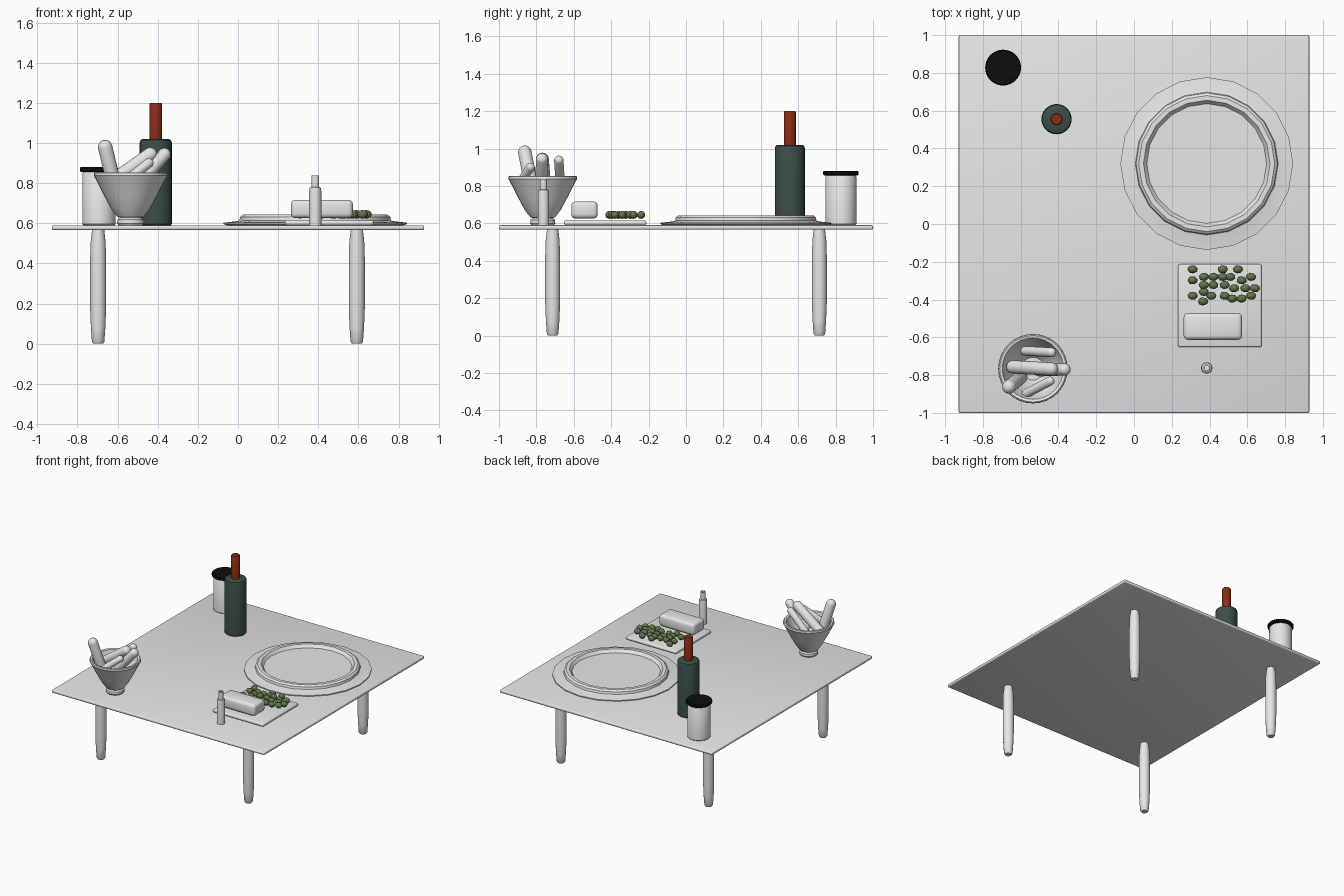
import bpy, bmesh, math
from mathutils import Vector

old = bpy.data.objects.get("Cube")
if old:
    bpy.data.objects.remove(old, do_unlink=True)


def material(name, rgb):
    m = bpy.data.materials.new(name)
    m.use_nodes = True
    m.diffuse_color = (*rgb, 1)
    m.node_tree.nodes["Principled BSDF"].inputs["Base Color"].default_value = (*rgb, 1)
    return m


pale = material("pale_grey", (0.8, 0.8, 0.8))
black = material("black", (0.004, 0.004, 0.004))
green = material("bottle_green", (0.043, 0.078, 0.065))
red = material("rust_red", (0.25, 0.025, 0.007))
olive_green = material("olive_green", (0.12, 0.18, 0.07))


def finish(name, bm, mat, loc, angle=35):
    bmesh.ops.recalc_face_normals(bm, faces=bm.faces)
    mesh = bpy.data.meshes.new(name)
    bm.to_mesh(mesh)
    bm.free()
    mesh.materials.append(mat)
    ob = bpy.data.objects.new(name, mesh)
    ob.location = loc
    bpy.context.collection.objects.link(ob)
    bpy.ops.object.select_all(action='DESELECT')
    ob.select_set(True)
    bpy.context.view_layer.objects.active = ob
    bpy.ops.object.shade_smooth_by_angle(angle=math.radians(angle))
    return ob


def lathe(name, profile, mat, loc, sides=32, angle=35):
    """Turn (radius, height) points around z; both ends close on the axis."""
    bm = bmesh.new()
    pts = [(0, profile[0][1])] + list(profile) + [(0, profile[-1][1])]
    verts = [bm.verts.new((r, 0, z)) for r, z in pts]
    edges = [bm.edges.new(pair) for pair in zip(verts, verts[1:])]
    bmesh.ops.spin(bm, geom=verts + edges, cent=(0, 0, 0), axis=(0, 0, 1),
                   angle=math.tau, steps=sides, use_merge=False)
    bmesh.ops.remove_doubles(bm, verts=bm.verts, dist=1e-5)
    return finish(name, bm, mat, loc, angle)


def box(name, low, high, bevel, mat):
    bm = bmesh.new()
    bmesh.ops.create_cube(bm, size=1)
    low, high = Vector(low), Vector(high)
    bmesh.ops.scale(bm, vec=high - low, verts=bm.verts)
    bmesh.ops.bevel(bm, geom=bm.edges[:], offset=bevel, segments=3,
                    profile=0.5, affect='EDGES')
    return finish(name, bm, mat, (low + high) / 2)


def stick(name, start, end, radius):
    """Round-ended rod between two cap centres."""
    start, end = Vector(start), Vector(end)
    axis = end - start
    arc = [math.radians(a) for a in range(15, 91, 15)]
    profile = [(radius * math.sin(a), -radius * math.cos(a)) for a in arc]
    profile += [(r, axis.length - z) for r, z in reversed(profile)]
    ob = lathe(name, profile, pale, start, 20, 60)
    ob.rotation_euler = axis.to_track_quat('Z', 'Y').to_euler()


TOP = 0.59

# Table
box("table_top", (-0.928, -1, 0.567), (0.928, 1, TOP), 0.008, pale)
leg = [(0.024, 0), (0.031, 0.01), (0.036, 0.08), (0.04, 0.18), (0.04, 0.42),
       (0.037, 0.51), (0.03, 0.57)]
for side, x in (("right", -0.697), ("left", 0.592)):
    for end, y in (("front", -0.713), ("back", 0.713)):
        lathe(f"{end}_{side}_leg", leg, pale, (x, y, 0), 24)

# Jar with lid
jar_spot = (-0.693, 0.828, TOP)
lathe("jar", [(0.077, 0), (0.083, 0.006), (0.083, 0.258), (0.078, 0.266)], pale, jar_spot)
lathe("jar_lid", [(0.088, 0.265), (0.095, 0.271), (0.095, 0.285), (0.09, 0.291)],
      black, jar_spot)

# Bottle
bottle_spot = (-0.41, 0.555, TOP)
lathe("bottle", [(0.075, 0), (0.08, 0.006), (0.08, 0.412), (0.076, 0.424), (0.066, 0.43)],
      green, bottle_spot)
lathe("bottle_neck", [(0.032, 0.42), (0.032, 0.604), (0.028, 0.61)], red, bottle_spot)

# Serving plate
lathe("plate", [(0.44, 0), (0.457, 0.006), (0.457, 0.013), (0.395, 0.02), (0.378, 0.024),
                (0.374, 0.042), (0.36, 0.053), (0.335, 0.053), (0.317, 0.03)],
      pale, (0.385, 0.32, TOP), 20, 25)

# Tray with a block and olives
box("tray", (0.234, -0.652, TOP), (0.676, -0.212, 0.615), 0.01, pale)
box("butter_block", (0.263, -0.613, 0.626), (0.572, -0.472, 0.717), 0.022, pale)
olive_rows = {
    -0.24: (0.31, 0.47, 0.55), -0.28: (0.37, 0.42, 0.47, 0.51, 0.62),
    -0.298: (0.31, 0.57), -0.323: (0.37, 0.42, 0.48), -0.34: (0.53, 0.59, 0.64),
    -0.38: (0.31, 0.41, 0.48, 0.62), -0.36: (0.37,), -0.395: (0.52, 0.57),
    -0.41: (0.365,)}
for y, row in olive_rows.items():
    for x in row:
        bm = bmesh.new()
        bmesh.ops.create_uvsphere(bm, u_segments=12, v_segments=8, radius=1)
        bmesh.ops.scale(bm, vec=(0.026, 0.021, 0.021), verts=bm.verts)
        finish("olive", bm, olive_green, (x, y, 0.645), 60)

# Shaker with hollow spout
lathe("shaker", [(0.03, 0), (0.03, 0.17), (0.027, 0.188), (0.019, 0.192), (0.019, 0.248),
                 (0.013, 0.248), (0.013, 0.2)], pale, (0.385, -0.762, TOP), 20)

# Bowl
lathe("bowl", [(0.06, 0), (0.067, 0.01), (0.066, 0.028), (0.052, 0.038), (0.066, 0.042),
               (0.095, 0.08), (0.13, 0.144), (0.175, 0.232), (0.184, 0.248), (0.182, 0.26),
               (0.176, 0.264), (0.162, 0.26), (0.155, 0.235), (0.115, 0.15), (0.06, 0.08)],
      pale, (-0.535, -0.766, TOP))

# Bread sticks
stick("bread_stick_tall", (-0.6, -0.81, 0.72), (-0.662, -0.862, 0.98), 0.036)
stick("bread_stick_long", (-0.64, -0.757, 0.8), (-0.437, -0.768, 0.943), 0.035)
stick("bread_stick_right", (-0.5, -0.775, 0.79), (-0.367, -0.77, 0.943), 0.032)
stick("bread_stick_back", (-0.575, -0.672, 0.81), (-0.437, -0.68, 0.937), 0.025)
stick("bread_stick_front", (-0.57, -0.897, 0.8), (-0.445, -0.832, 0.9), 0.024)
